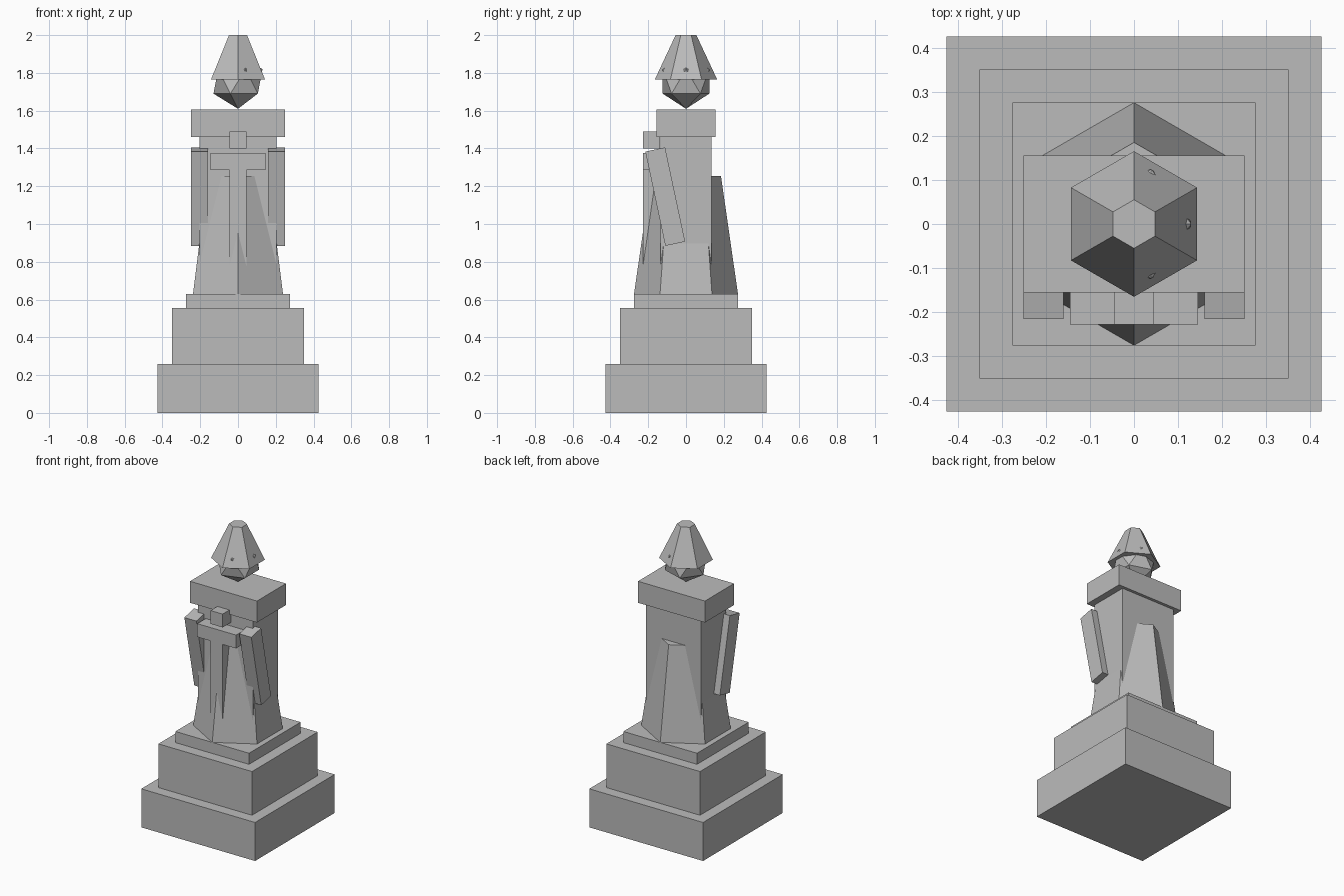
import bpy
import bmesh
from math import radians
from mathutils import Matrix

cube = bpy.data.objects.get("Cube")
if cube:
    bpy.data.objects.remove(cube, do_unlink=True)

stone = bpy.data.materials.new("grey_stone")
stone.use_nodes = True
stone.diffuse_color = (0.5, 0.5, 0.5, 1)
stone.node_tree.nodes["Principled BSDF"].inputs["Base Color"].default_value = stone.diffuse_color


def finish(name, bm):
    mesh = bpy.data.meshes.new(name)
    bm.to_mesh(mesh)
    bm.free()
    mesh.materials.append(stone)
    obj = bpy.data.objects.new(name, mesh)
    bpy.context.collection.objects.link(obj)
    return obj


def box(name, size, center, tilt=0, inside_out=False):
    bm = bmesh.new()
    matrix = (Matrix.Translation(center) @ Matrix.Rotation(radians(tilt), 4, 'X')
              @ Matrix.Diagonal((*size, 1)))
    bmesh.ops.create_cube(bm, size=1, matrix=matrix)
    if inside_out:
        bmesh.ops.reverse_faces(bm, faces=bm.faces[:])
    return finish(name, bm)


def hex_frustum(name, r_low, r_high, z_low, z_high):
    # Corners point along the y axis
    bm = bmesh.new()
    matrix = Matrix.Translation((0, 0, (z_low + z_high) / 2))
    bmesh.ops.create_cone(bm, cap_ends=True, segments=6, radius1=r_low, radius2=r_high,
                          depth=z_high - z_low, matrix=matrix)
    corner = max(bm.verts, key=lambda v: abs(v.co.y))
    if abs(corner.co.x) > 0.001:
        bmesh.ops.rotate(bm, verts=bm.verts, matrix=Matrix.Rotation(radians(30), 3, 'Z'))
    return finish(name, bm)


# Stepped plinth
for name, width, low, high in (("plinth_bottom", 0.85, 0, 0.26),
                               ("plinth_middle", 0.70, 0.26, 0.555),
                               ("plinth_top", 0.55, 0.555, 0.63)):
    box(name, (width, width, high - low), (0, 0, (low + high) / 2))

# Body, shoulders and flared robe
box("body", (0.41, 0.27, 0.83), (0, 0, 1.045))
box("shoulders", (0.50, 0.31, 0.145), (0, 0, 1.5325))
hex_frustum("robe", 0.275, 0.185, 0.63, 1.255)

# Arms, the right one with reversed faces
for name, side in (("left_arm", 1), ("right_arm", -1)):
    box(name, (0.09, 0.107, 0.51), (side * 0.205, -0.11, 1.145), 12, side < 0)

# Sword held point down
box("sword_blade", (0.09, 0.09, 0.655), (0, -0.183, 0.9575))
box("sword_guard", (0.29, 0.09, 0.09), (0, -0.183, 1.33))
box("sword_pommel", (0.09, 0.09, 0.09), (0, -0.183, 1.445))

# Head and pointed hat
bm = bmesh.new()
bmesh.ops.create_icosphere(bm, subdivisions=1, radius=0.145,
                           matrix=Matrix.Translation((0, 0, 1.755)))
finish("head", bm)
hex_frustum("hat", 0.165, 0.055, 1.765, 2.0)
